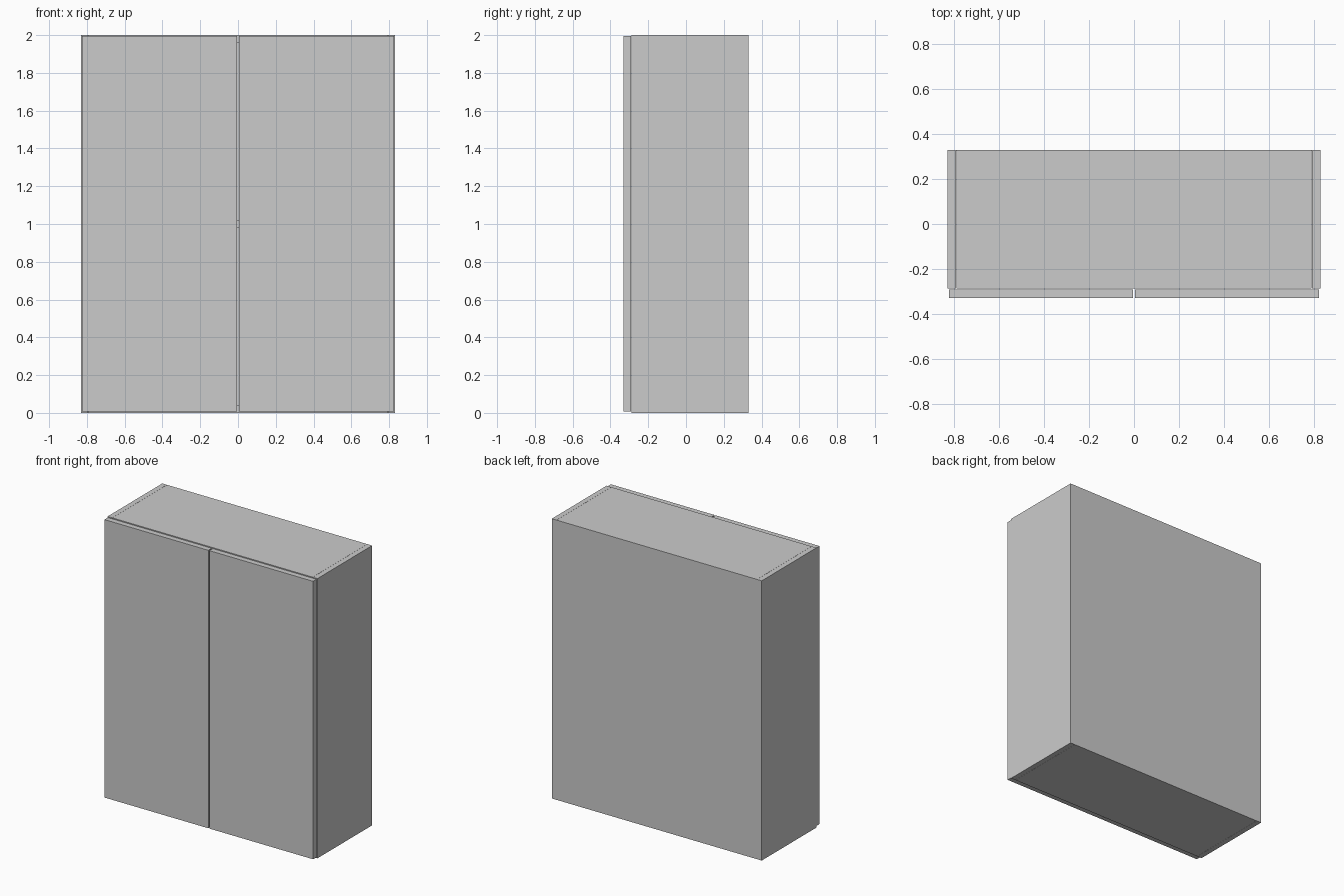
import bpy

if "Cube" in bpy.data.objects:
    bpy.data.objects.remove(bpy.data.objects["Cube"])


def panel(name, x, y, z):
    """Flat board spanning the given (min, max) ranges."""
    bpy.ops.mesh.primitive_cube_add(size=1, location=[(a + b) / 2 for a, b in (x, y, z)])
    ob = bpy.context.object
    ob.name = name
    ob.scale = [b - a for a, b in (x, y, z)]
    bpy.ops.object.transform_apply(location=False, rotation=False, scale=True)
    return ob


W, D, H, T = 0.83, 0.33, 2.0, 0.038   # half width, half depth, height, board thickness
FRONT = -0.288                        # front edge of the carcass
BACK = D - 0.004                      # inner face of the back board
IN = W - T                            # inner half width

# Side boards and doors, one per side
for side, s in (("left", -1), ("right", 1)):
    panel(side + "_side", sorted((s * W, s * (IN + 0.001))), (FRONT, BACK), (0, H))
    panel(side + "_door", sorted((s * 0.004, s * 0.825)), (-D, FRONT - 0.004), (0.008, H - 0.005))

# Horizontal boards between the sides
for name, z0 in (("bottom_board", 0), ("middle_shelf", 0.982), ("top_board", H - T)):
    panel(name, (-IN, IN), (FRONT, BACK), (z0, z0 + T))

# Thin back board
panel("back_board", (-W, W), (BACK, D), (0, H))
